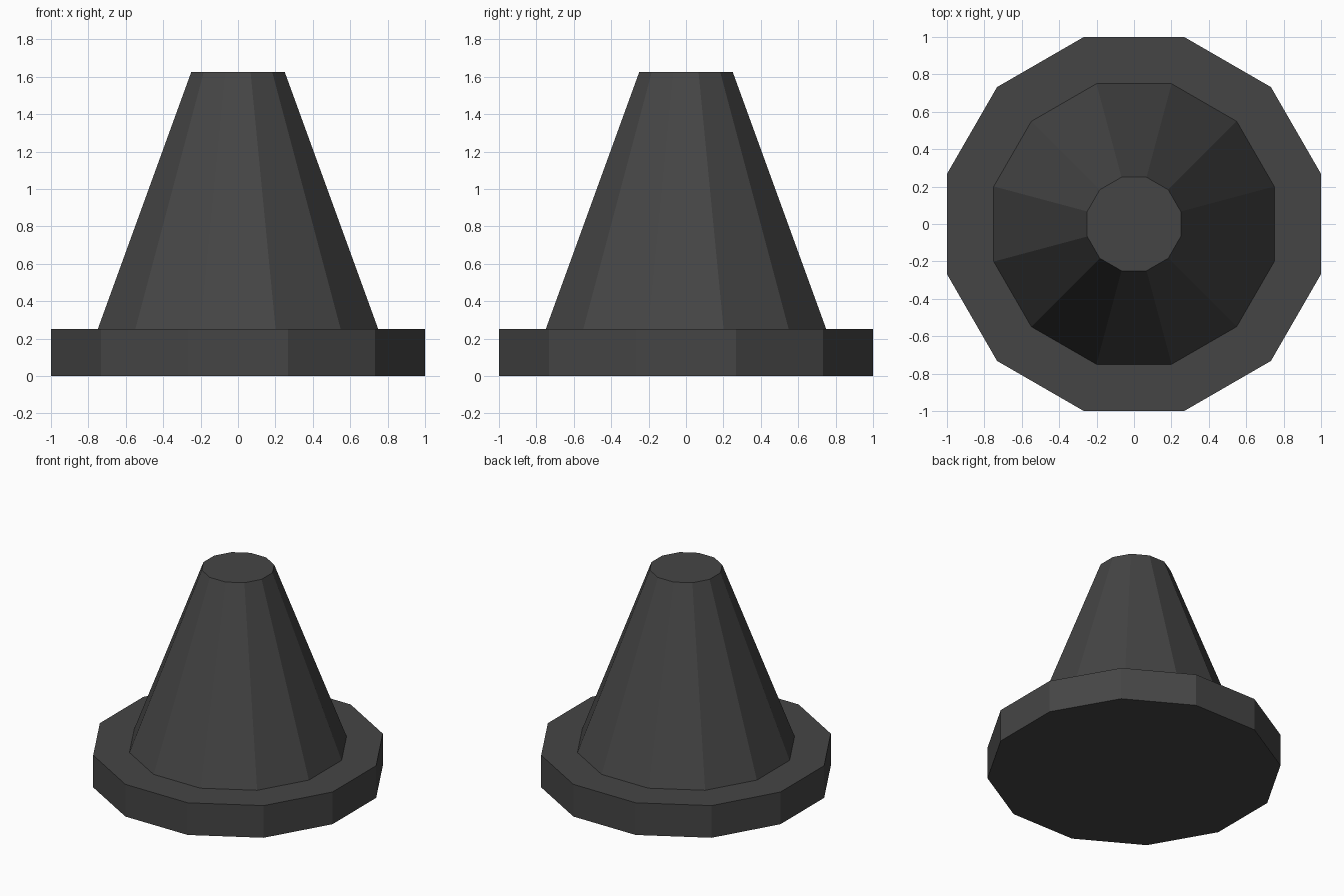
import bpy, bmesh, math

if "Cube" in bpy.data.objects:
    bpy.data.objects.remove(bpy.data.objects["Cube"])

SIDES = 12

# Single dark grey material
grey = bpy.data.materials.new("dark grey")
grey.diffuse_color = (0.06, 0.06, 0.06, 1)
grey.use_nodes = True
grey.node_tree.nodes["Principled BSDF"].inputs["Base Color"].default_value = grey.diffuse_color

# Stepped profile: (distance to flat side, height)
profile = [(1.0, 0.0), (1.0, 0.25), (0.75, 0.25), (0.25, 1.625)]

bm = bmesh.new()
rings = []
for flat, z in profile:
    r = flat / math.cos(math.pi / SIDES)
    rings.append([bm.verts.new((r * math.cos(a), r * math.sin(a), z))
                  for a in (2 * math.pi * (i + 0.5) / SIDES for i in range(SIDES))])

# Walls, ledge and end caps
for low, high in zip(rings, rings[1:]):
    for i in range(SIDES):
        j = (i + 1) % SIDES
        bm.faces.new((low[i], low[j], high[j], high[i]))
bm.faces.new(rings[0][::-1])
bm.faces.new(rings[-1])

mesh = bpy.data.meshes.new("tapered_cone_on_base")
bm.to_mesh(mesh)
bm.free()
mesh.materials.append(grey)
bpy.context.collection.objects.link(bpy.data.objects.new("tapered_cone_on_base", mesh))
